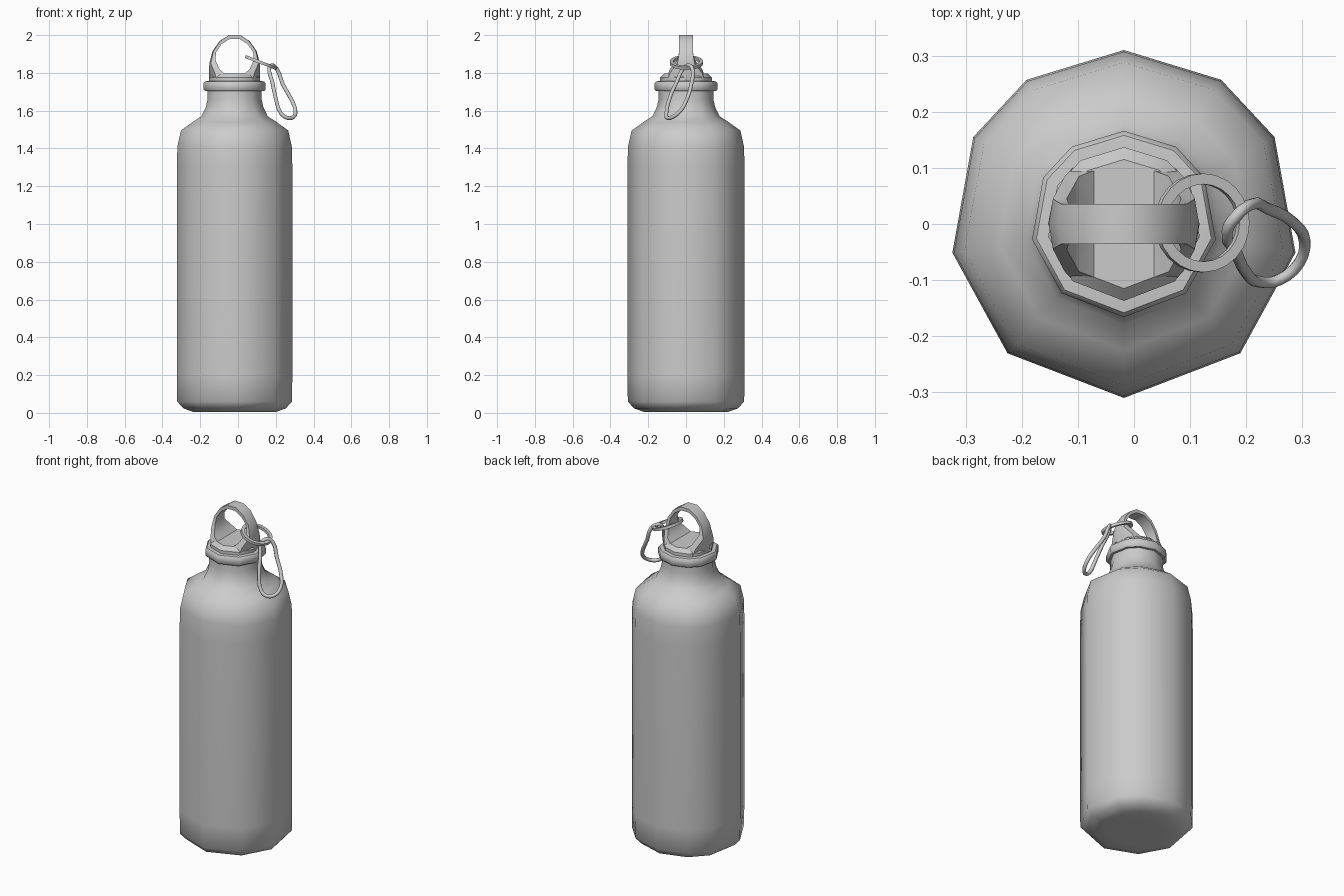
import bpy, bmesh
from math import radians, cos, sin, pi, sqrt
from mathutils import Matrix, Vector

if "Cube" in bpy.data.objects:
    bpy.data.objects.remove(bpy.data.objects["Cube"])

CX = -0.018
# uneven ten-sided outline, mirrored about the y axis
HALF = [56, 30, -9.5, -48]
SIDES = [90] + [180 - a for a in HALF] + [270] + [a + 360 for a in reversed(HALF)]


def finish(name, bm, angle):
    bmesh.ops.recalc_face_normals(bm, faces=bm.faces[:])
    me = bpy.data.meshes.new(name)
    bm.to_mesh(me)
    bm.free()
    ob = bpy.data.objects.new(name, me)
    bpy.context.collection.objects.link(ob)
    smooth(ob, angle)
    return ob


def smooth(ob, angle):
    bpy.ops.object.select_all(action='DESELECT')
    ob.select_set(True)
    bpy.context.view_layer.objects.active = ob
    bpy.ops.object.shade_smooth_by_angle(angle=radians(angle))


def bridge(bm, rings, closed=False):
    """Skin a list of equally sized vertex rings."""
    loops = [[bm.verts.new(p) for p in r] for r in rings]
    n = len(loops[0])
    pairs = list(zip(loops, loops[1:]))
    if closed:
        pairs.append((loops[-1], loops[0]))
    for a, b in pairs:
        for i in range(n):
            j = (i + 1) % n
            bm.faces.new((a[i], a[j], b[j], b[i]))
    if not closed:
        bm.faces.new(loops[0])
        bm.faces.new(loops[-1])


def lathe(name, profile, angles, angle, closed=False, cx=CX):
    bm = bmesh.new()
    bridge(bm, [[(cx + r * cos(radians(a)), r * sin(radians(a)), z) for a in angles]
                for r, z in profile], closed)
    return finish(name, bm, angle)


# bottle body with rounded base, shoulder and neck
lathe("bottle_body", [(0.15, 0.006), (0.225, 0.006), (0.275, 0.024), (0.308, 0.06),
                      (0.31, 0.2), (0.31, 1.3), (0.307, 1.41), (0.288, 1.495),
                      (0.225, 1.54), (0.178, 1.57), (0.154, 1.62), (0.145, 1.66),
                      (0.145, 1.71)], SIDES, 62)

# screw cap collar and cap top
lathe("cap_collar", [(0.14, 1.703), (0.158, 1.703), (0.166, 1.712), (0.166, 1.745),
                     (0.158, 1.755), (0.137, 1.757)], SIDES, 42)
lathe("cap_top", [(0.137, 1.75), (0.137, 1.775), (0.115, 1.797)], SIDES, 42)

# arched carrying handle: outer x,z / inner x,z / half width
stations = [(0.135, 1.755, 0.04, 1.785, 0.10), (0.135, 1.80, 0.08, 1.82, 0.085),
            (0.134, 1.85, 0.102, 1.87, 0.045), (0.117, 1.915, 0.098, 1.91, 0.036),
            (0.08, 1.968, 0.068, 1.953, 0.036), (0.03, 2.0, 0.025, 1.98, 0.036)]
rings = []
for s, seq in ((-1, stations), (1, stations[::-1])):
    for xo, zo, xi, zi, w in seq:
        edge = xo * sqrt(1 - (w / 0.136) ** 2)
        rings.append([(CX + s * x, y, z) for x, y, z in (
            (edge, -w, zo), (xo, 0, zo), (edge, w, zo),
            (xi, w, zi), (xi, 0, zi), (xi, -w, zi))])
bm = bmesh.new()
bridge(bm, rings)
finish("cap_handle", bm, 40)

# tilted split ring through the handle
ring = lathe("key_ring", [(0.069, -0.008), (0.088, -0.008), (0.088, 0.008), (0.069, 0.008)],
             range(0, 360, 15), 40, True, 0)
ring.data.transform(Matrix.Translation((0.121, 0.002, 1.855)) @ Matrix.Rotation(radians(21), 4, 'Y'))

# pear-shaped clip hanging from the ring
path = [(0.166, -0.012, 1.825), (0.183, 0.015, 1.84), (0.206, 0.034, 1.82),
        (0.237, 0.028, 1.74), (0.287, 0.0, 1.65), (0.304, -0.03, 1.60),
        (0.294, -0.07, 1.567), (0.26, -0.099, 1.562), (0.228, -0.104, 1.585),
        (0.199, -0.085, 1.67), (0.182, -0.05, 1.75)]
cu = bpy.data.curves.new("clip", 'CURVE')
cu.dimensions = '3D'
cu.bevel_depth = 0.0105
cu.bevel_resolution = 2
cu.resolution_u = 3
sp = cu.splines.new('BEZIER')
sp.bezier_points.add(len(path) - 1)
for bp, p in zip(sp.bezier_points, path):
    bp.co = p
    bp.handle_left_type = bp.handle_right_type = 'AUTO'
sp.use_cyclic_u = True
clip = bpy.data.objects.new("carabiner_clip", cu)
bpy.context.collection.objects.link(clip)
bpy.ops.object.select_all(action='DESELECT')
clip.select_set(True)
bpy.context.view_layer.objects.active = clip
bpy.ops.object.convert(target='MESH')
smooth(bpy.context.view_layer.objects.active, 60)
